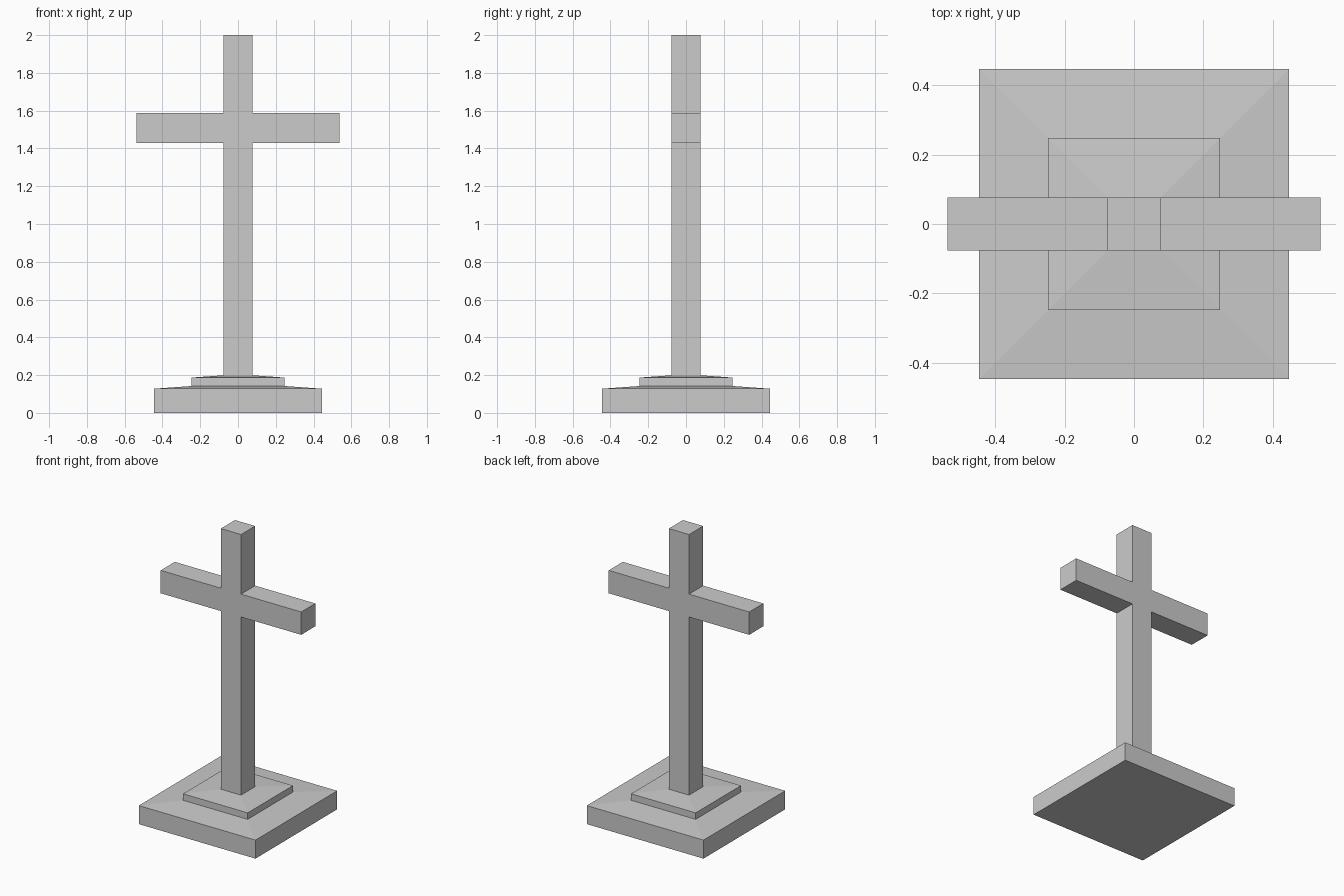
import bpy, bmesh

if "Cube" in bpy.data.objects:
    bpy.data.objects.remove(bpy.data.objects["Cube"])


def make_object(name, bm):
    bmesh.ops.recalc_face_normals(bm, faces=bm.faces)
    mesh = bpy.data.meshes.new(name)
    bm.to_mesh(mesh)
    bm.free()
    obj = bpy.data.objects.new(name, mesh)
    bpy.context.collection.objects.link(obj)
    return obj


def square_stack(name, profile):
    """Stack square rings given as (half width, height) and cap both ends."""
    bm = bmesh.new()
    rings = [[bm.verts.new((sx * h, sy * h, z))
              for sx, sy in ((-1, -1), (1, -1), (1, 1), (-1, 1))]
             for h, z in profile]
    for low, high in zip(rings, rings[1:]):
        for i in range(4):
            j = (i + 1) % 4
            bm.faces.new((low[i], low[j], high[j], high[i]))
    bm.faces.new(rings[0][::-1])
    bm.faces.new(rings[-1])
    return make_object(name, bm)


def extruded_outline(name, half_outline, half_depth):
    """Mirror a right-hand (x, z) outline and extrude it along y."""
    outline = half_outline + [(-x, z) for x, z in reversed(half_outline)]
    bm = bmesh.new()
    face = bm.faces.new([bm.verts.new((x, -half_depth, z)) for x, z in outline])
    result = bmesh.ops.extrude_face_region(bm, geom=[face], use_keep_orig=True)
    moved = [g for g in result["geom"] if isinstance(g, bmesh.types.BMVert)]
    bmesh.ops.translate(bm, verts=moved, vec=(0, 2 * half_depth, 0))
    return make_object(name, bm)


POST = 0.077    # half width of the post
ARM = 0.537     # half span of the crossbar

# Two-tier plinth with gently sloping tops
square_stack("stepped_plinth", [(0.446, 0.0), (0.446, 0.128), (0.247, 0.142),
                                (0.247, 0.187), (POST, 0.199)])

# Post and crossbar as one solid
extruded_outline("cross", [(POST, 0.195), (POST, 1.43), (ARM, 1.43),
                           (ARM, 1.588), (POST, 1.588), (POST, 2.0)], POST)
